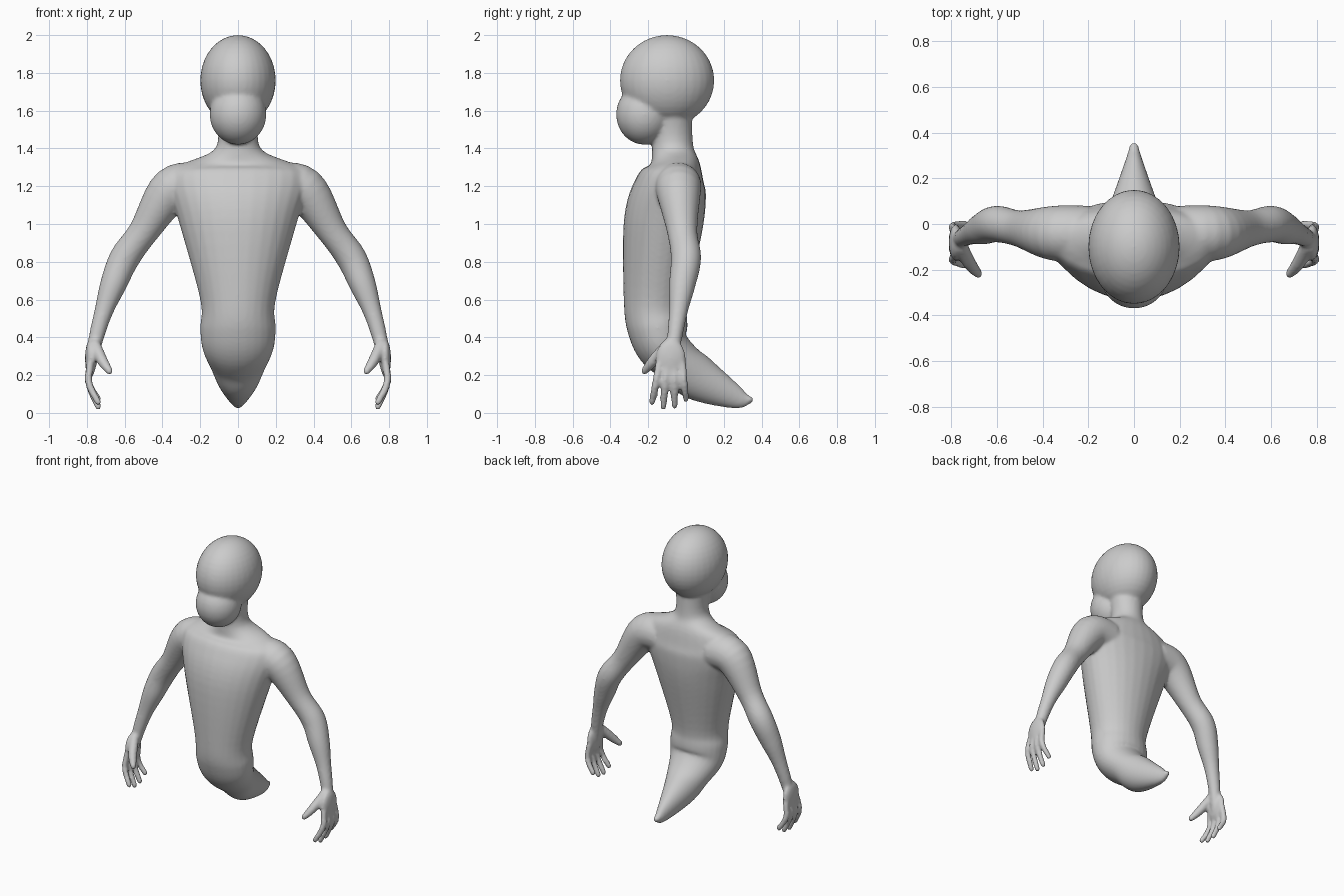
import bpy
import bmesh
from math import sin, cos, tau, sqrt
from mathutils import Matrix, Vector

cube = bpy.data.objects.get("Cube")
if cube:
    bpy.data.objects.remove(cube, do_unlink=True)

grey = bpy.data.materials.new("plain_grey")
grey.use_nodes = True
shade = 0.6
colour = (shade, shade, shade, 1)
grey.diffuse_color = colour
grey.node_tree.nodes["Principled BSDF"].inputs["Base Color"].default_value = colour

bm = bmesh.new()


def flowing(rows, steps=6):
    """Pass a smooth curve through the given rows of section values."""
    rows = [Vector(row) for row in rows]
    last = len(rows) - 1
    result = []
    for i in range(last):
        start, end = rows[i], rows[i + 1]
        leave = (end - rows[max(i - 1, 0)]) / 2
        arrive = (rows[min(i + 2, last)] - start) / 2
        for step in range(steps):
            t = step / steps
            ease = t * t * (3 - 2 * t)
            result.append(start.lerp(end, ease)
                          + leave * (t * (1 - t) ** 2)
                          - arrive * (t * t * (1 - t)))
    return result + [rows[last]]


def add_ring(centre, across, deep, sides):
    ring = []
    for k in range(sides):
        angle = tau * k / sides
        ring.append(bm.verts.new(centre + across * cos(angle) + deep * sin(angle)))
    return ring


def limb(rows, sides=28):
    """Round tube through rows of x, y, z, half-width, half-depth."""
    rows = flowing(rows)
    path = [Vector(row[:3]) for row in rows]
    rings = []
    for i, (centre, row) in enumerate(zip(path, rows)):
        ahead = path[min(i + 1, len(path) - 1)]
        behind = path[max(i - 1, 0)]
        way = (ahead - behind).normalized()
        across = Vector((0, 1, 0)).cross(way).normalized()
        deep = way.cross(across) * row[4]
        across = across * row[3]
        rings.append(add_ring(centre, across, deep, sides))
    # Domed end
    for reach in (0.5, 0.9):
        narrow = sqrt(1 - reach * reach)
        tip = centre + way * row[3] * reach
        rings.append(add_ring(tip, across * narrow, deep * narrow, sides))
    for ring, following in zip(rings, rings[1:]):
        for k in range(sides):
            n = (k + 1) % sides
            bm.faces.new((ring[k], ring[n], following[n], following[k]))
    bm.faces.new(reversed(rings[0]))
    bm.faces.new(rings[-1])


def ellipsoid(centre, radii):
    place = Matrix.LocRotScale(Vector(centre), None, Vector(radii))
    bmesh.ops.create_uvsphere(bm, u_segments=32, v_segments=20, radius=1, matrix=place)


def round_limb(rows, side):
    """Circular tube on the chosen side of the body."""
    limb([(side * x, y, z, radius, radius) for x, y, z, radius in rows])


# Skull and face
ellipsoid(centre=(0, -0.1, 1.76), radii=(0.2, 0.25, 0.24))
ellipsoid(centre=(0, -0.22, 1.58), radii=(0.15, 0.15, 0.16))

# Neck, chest and waist sweeping back into the pointed tail
spine = [
    (-0.08, 1.6, 0.12, 0.11),
    (-0.07, 1.4, 0.12, 0.11),
    (-0.06, 1.3, 0.33, 0.14),
    (-0.08, 1.2, 0.37, 0.19),
    (-0.12, 1, 0.31, 0.21),
    (-0.16, 0.6, 0.2, 0.17),
    (-0.15, 0.45, 0.2, 0.16),
    (-0.12, 0.35, 0.19, 0.14),
    (-0.03, 0.26, 0.15, 0.12),
    (0.07, 0.18, 0.11, 0.12),
    (0.27, 0.08, 0.04, 0.06),
    (0.34, 0.07, 0.02, 0.02),
]
limb([(0, *section) for section in spine])

for side in (1, -1):
    # Arm from shoulder to wrist
    round_limb([
        (0.2, -0.04, 1.2, 0.12),
        (0.35, -0.04, 1.18, 0.12),
        (0.5, -0.02, 0.96, 0.08),
        (0.6, 0, 0.82, 0.08),
        (0.66, -0.02, 0.68, 0.07),
        (0.71, -0.04, 0.54, 0.05),
        (0.75, -0.06, 0.4, 0.04),
        (0.78, -0.08, 0.25, 0.03),
    ], side)

    # Palm and four curled, fanned fingers
    ellipsoid(centre=(side * 0.78, -0.08, 0.29), radii=(0.03, 0.08, 0.1))
    for spread in (-1.5, -0.5, 0.5, 1.5):
        root = -0.08 + 0.04 * spread
        tip = -0.09 + 0.06 * spread
        low = 0.03 + 0.015 * (spread + 0.2) ** 2
        round_limb([
            (0.78, root, 0.27, 0.02),
            (0.79, (root + tip) / 2, 0.16, 0.02),
            (0.74, tip, low, 0.018),
        ], side)

    # Thumb
    round_limb([
        (0.76, -0.09, 0.37, 0.03),
        (0.72, -0.17, 0.28, 0.03),
        (0.68, -0.22, 0.22, 0.02),
    ], side)

bmesh.ops.recalc_face_normals(bm, faces=bm.faces)
mesh = bpy.data.meshes.new("body")
bm.to_mesh(mesh)
bm.free()
body = bpy.data.objects.new("body", mesh)
bpy.context.collection.objects.link(body)

# Fuse the parts into one soft skin
fuse = body.modifiers.new("fuse", "REMESH")
fuse.mode = "VOXEL"
fuse.voxel_size = 0.01
soften = body.modifiers.new("soften", "SMOOTH")
soften.factor = 0.5
soften.iterations = 8
depsgraph = bpy.context.evaluated_depsgraph_get()
skin = bpy.data.meshes.new_from_object(body.evaluated_get(depsgraph))
body.modifiers.clear()
body.data = skin
skin.materials.clear()
skin.materials.append(grey)
skin.shade_smooth()
